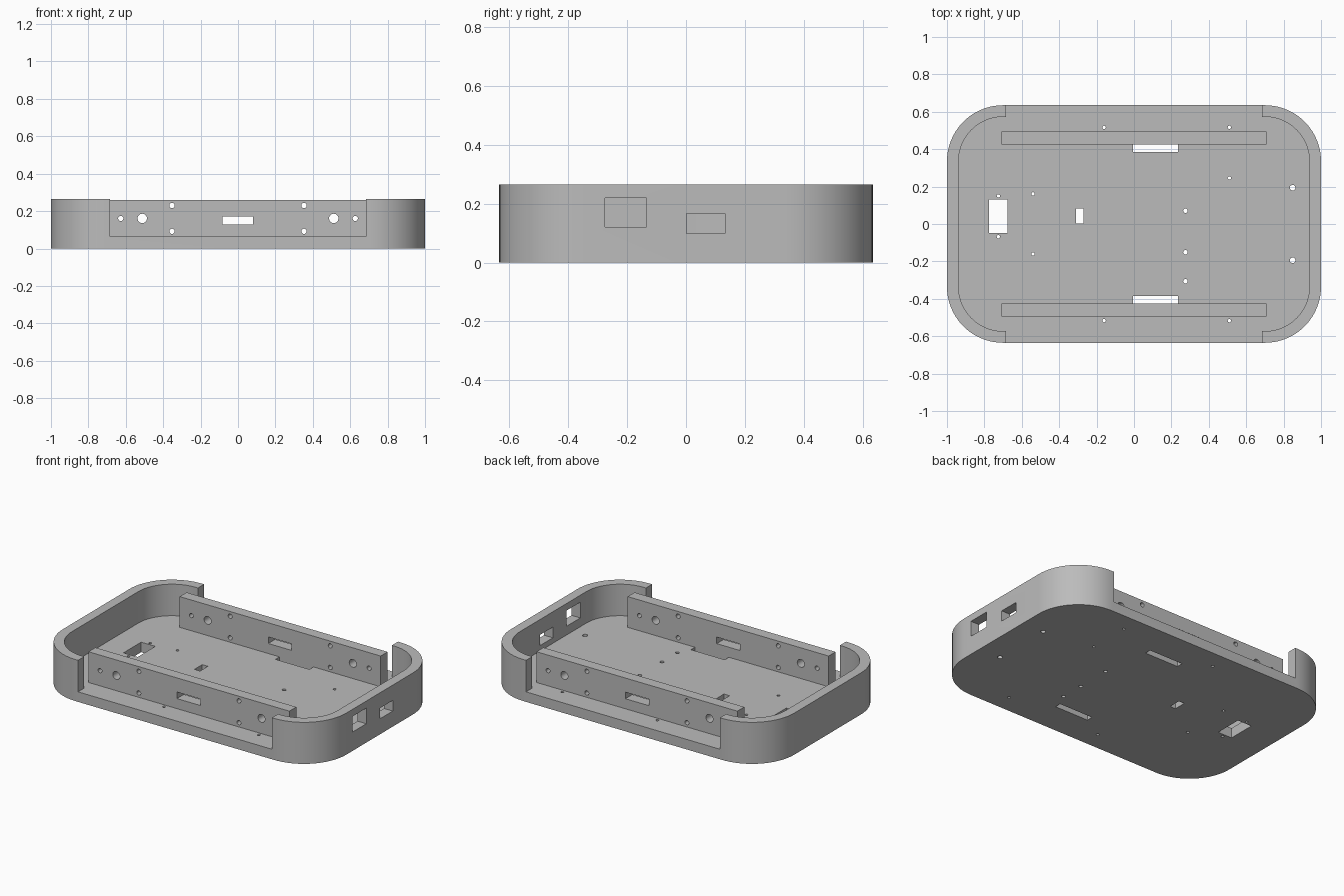
import bpy, bmesh, math
from mathutils import Matrix, Vector

if "Cube" in bpy.data.objects:
    bpy.data.objects.remove(bpy.data.objects["Cube"], do_unlink=True)

HALF_X, HALF_Y, HEIGHT = 1.0, 0.635, 0.265
FLOOR, WALL, RADIUS = 0.064, 0.062, 0.30

grey = bpy.data.materials.new("plain grey")
grey.use_nodes = True
grey.diffuse_color = (0.5, 0.5, 0.5, 1)
grey.node_tree.nodes["Principled BSDF"].inputs["Base Color"].default_value = (0.5, 0.5, 0.5, 1)


def add_box(bm, x0, x1, y0, y1, z0, z1):
    size = Matrix.Diagonal((x1 - x0, y1 - y0, z1 - z0, 1))
    middle = Matrix.Translation(((x0 + x1) / 2, (y0 + y1) / 2, (z0 + z1) / 2))
    bmesh.ops.create_cube(bm, size=1, matrix=middle @ size)


def add_pin(bm, centre, radius, depth, along_y=False):
    matrix = Matrix.Translation(centre)
    if along_y:
        matrix = matrix @ Matrix.Rotation(math.pi / 2, 4, 'X')
    bmesh.ops.create_cone(bm, cap_ends=True, segments=24, radius1=radius,
                          radius2=radius, depth=depth, matrix=matrix)


def add_rounded_slab(bm, hx, hy, radius, z0, z1, steps=20):
    verts = []
    for quarter, (sx, sy) in enumerate(((1, 1), (-1, 1), (-1, -1), (1, -1))):
        for i in range(steps + 1):
            a = math.pi / 2 * (quarter + i / steps)
            verts.append(bm.verts.new((sx * (hx - radius) + radius * math.cos(a),
                                       sy * (hy - radius) + radius * math.sin(a), z0)))
    face = bm.faces.new(verts)
    top = bmesh.ops.extrude_face_region(bm, geom=[face])["geom"]
    moved = [v for v in top if isinstance(v, bmesh.types.BMVert)]
    bmesh.ops.translate(bm, verts=moved, vec=Vector((0, 0, z1 - z0)))
    bmesh.ops.recalc_face_normals(bm, faces=bm.faces[:])


def make_object(name, bm):
    mesh = bpy.data.meshes.new(name)
    bm.to_mesh(mesh)
    bm.free()
    mesh.materials.append(grey)
    obj = bpy.data.objects.new(name, mesh)
    bpy.context.collection.objects.link(obj)
    return obj


def cut(obj, bm):
    cutter = make_object("cutter", bm)
    cutter.hide_render = True
    mod = obj.modifiers.new("cut", 'BOOLEAN')
    mod.operation, mod.solver, mod.object = 'DIFFERENCE', 'EXACT', cutter
    bpy.context.view_layer.objects.active = obj
    bpy.ops.object.modifier_apply(modifier=mod.name)
    bpy.data.objects.remove(cutter, do_unlink=True)


def shade(obj):
    bpy.ops.object.select_all(action='DESELECT')
    obj.select_set(True)
    bpy.context.view_layer.objects.active = obj
    bpy.ops.object.shade_smooth_by_angle(angle=math.radians(30))


# Tray: rounded slab, hollowed out
bm = bmesh.new()
add_rounded_slab(bm, HALF_X, HALF_Y, RADIUS, 0, HEIGHT)
tray = make_object("tray", bm)
bm = bmesh.new()
add_rounded_slab(bm, HALF_X - WALL, HALF_Y - WALL, RADIUS - WALL, FLOOR, HEIGHT + 0.1)
cut(tray, bm)

# Wide openings in the front and back walls
bm = bmesh.new()
add_box(bm, -0.684, 0.684, -1, 1, FLOOR, HEIGHT + 0.1)
cut(tray, bm)

# Floor slots, floor screw holes and side wall ports
bm = bmesh.new()
for x0, x1, y0, y1 in ((-0.005, 0.235, 0.384, 0.425), (-0.005, 0.235, -0.425, -0.384),
                       (-0.775, -0.675, -0.047, 0.131), (-0.31, -0.27, 0.003, 0.082)):
    add_box(bm, x0, x1, y0, y1, -0.05, 0.1)
for radius, spots in (
        (0.009, ((-0.16, 0.517), (0.51, 0.517), (-0.16, -0.517), (0.51, -0.517),
                 (0.51, 0.246), (-0.725, 0.15), (-0.725, -0.068),
                 (-0.54, 0.161), (-0.54, -0.16))),
        (0.012, ((0.275, 0.071), (0.275, -0.151), (0.275, -0.306))),
        (0.015, ((0.848, 0.194), (0.848, -0.194)))):
    for x, y in spots:
        add_pin(bm, (x, y, 0.03), radius, 0.15)
add_box(bm, 0.85, 1.1, -0.275, -0.135, 0.12, 0.22)
add_box(bm, 0.85, 1.1, 0.002, 0.132, 0.099, 0.167)
cut(tray, bm)
shade(tray)

# Upright drilled rails along the front and back
for name, y in (("front_rail", -0.46), ("back_rail", 0.46)):
    bm = bmesh.new()
    add_box(bm, -0.709, 0.709, y - 0.035, y + 0.035, FLOOR, 0.26)
    rail = make_object(name, bm)
    bm = bmesh.new()
    add_box(bm, -0.084, 0.081, y - 0.1, y + 0.1, 0.128, 0.17)
    for side in (-1, 1):
        for x, z, radius in ((0.627, 0.161, 0.014), (0.512, 0.161, 0.025),
                             (0.353, 0.23, 0.014), (0.353, 0.092, 0.014)):
            add_pin(bm, (side * x, y, z), radius, 0.2, along_y=True)
    cut(rail, bm)
    shade(rail)
